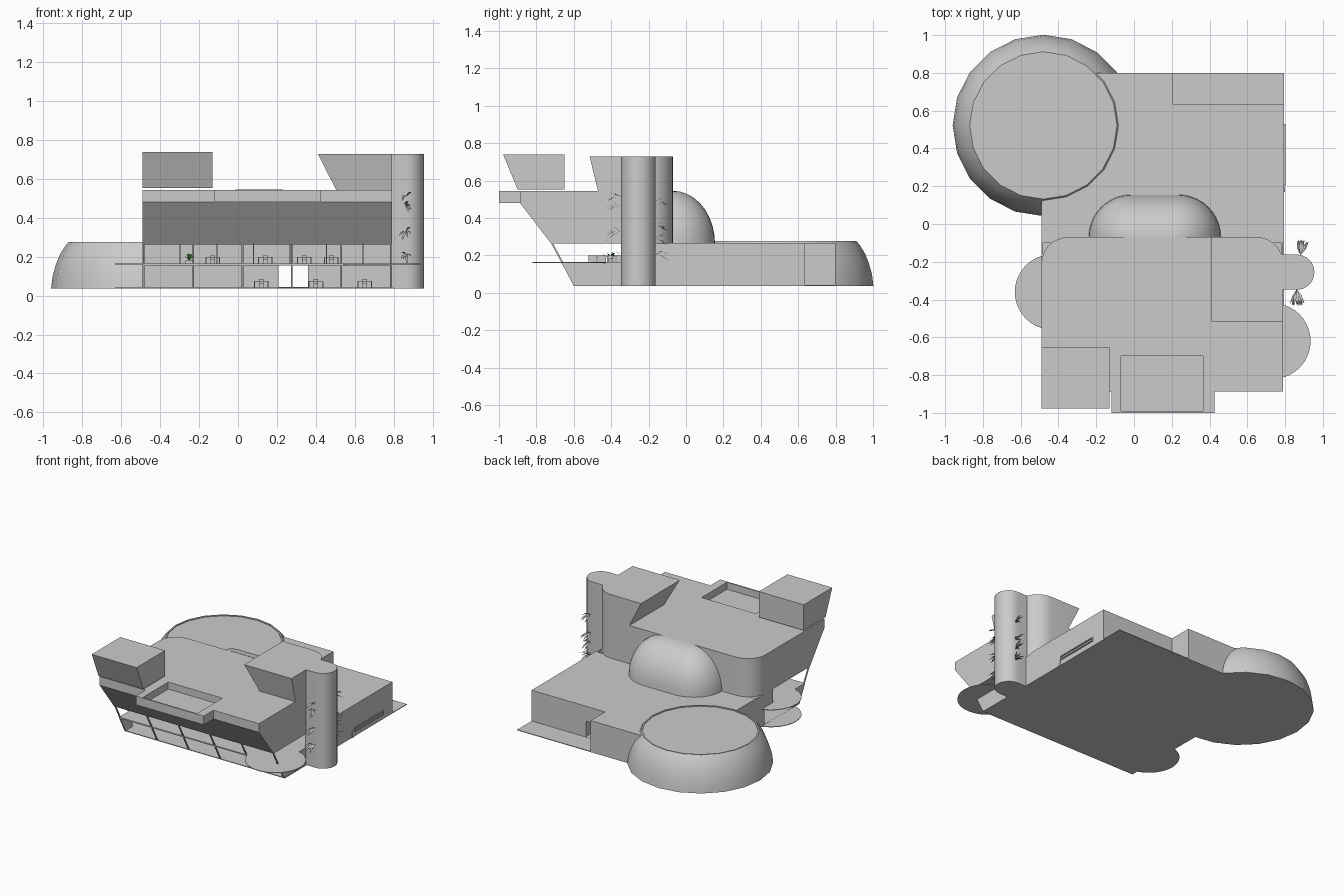
import bpy, bmesh, math, random
from mathutils import Vector

if "Cube" in bpy.data.objects:
    bpy.data.objects.remove(bpy.data.objects["Cube"])

random.seed(4)
Z0, ZF, Z1, ZR = 0.037, 0.16, 0.262, 0.543   # ground, mid floor, lower roof, main roof


def finish(name, bm, smooth=None):
    bmesh.ops.recalc_face_normals(bm, faces=bm.faces)
    me = bpy.data.meshes.new(name)
    bm.to_mesh(me)
    bm.free()
    ob = bpy.data.objects.new(name, me)
    bpy.context.collection.objects.link(ob)
    if smooth:
        bpy.context.view_layer.objects.active = ob
        ob.select_set(True)
        bpy.ops.object.shade_smooth_by_angle(angle=math.radians(smooth))
        ob.select_set(False)
    return ob


def loft(name, rings, smooth=None, caps=(True, True)):
    bm = bmesh.new()
    vs = [[bm.verts.new(p) for p in r] for r in rings]
    n = len(vs[0])
    for a, b in zip(vs, vs[1:]):
        for i in range(n):
            j = (i + 1) % n
            bm.faces.new((a[i], a[j], b[j], b[i]))
    if caps[0]:
        bm.faces.new(vs[0])
    if caps[1]:
        bm.faces.new(vs[-1])
    return finish(name, bm, smooth)


def ring(pts, z):
    return [(x, y, z) for x, y in pts]


def prism(name, pts, z0, z1, smooth=None):
    return loft(name, [ring(pts, z0), ring(pts, z1)], smooth)


def box(name, x0, x1, y0, y1, z0, z1):
    return prism(name, [(x0, y0), (x1, y0), (x1, y1), (x0, y1)], z0, z1)


def arc(cx, cy, r, a0, a1, n):
    return [(cx + r * math.cos(math.radians(a0 + (a1 - a0) * i / n)),
             cy + r * math.sin(math.radians(a0 + (a1 - a0) * i / n))) for i in range(n + 1)]


def circle(cx, cy, r, n, start=90):
    return arc(cx, cy, r, start, start + 360, n)[:-1]


def cut(ob, cutter):
    cutter.hide_render = True
    m = ob.modifiers.new("cut", "BOOLEAN")
    m.operation, m.solver, m.object = "DIFFERENCE", "EXACT", cutter
    bpy.context.view_layer.objects.active = ob
    bpy.ops.object.modifier_apply(modifier="cut")
    bpy.data.objects.remove(cutter)


# ground sheet and low rear hall with corner notch and through passage
box("ground_sheet", -0.49, 0.795, -0.6, 0.8, Z0, Z0 + 0.005)
hall = prism("rear_hall", [(-0.49, -0.1), (0.795, -0.1), (0.795, 0.635), (0.205, 0.635),
                           (0.205, 0.8), (-0.49, 0.8)], Z0, 0.266)
cut(hall, box("passage_cutter", 0.208, 0.36, -0.2, 0.7, Z0 + 0.006, 0.156))
for k, (y0, y1, z0, z1) in enumerate([(0.2, 0.53, 0.073, 0.08), (0.2, 0.53, 0.095, 0.102),
                                      (0.2, 0.207, 0.073, 0.102), (0.523, 0.53, 0.073, 0.102)]):
    box(f"slit_window_frame_{k}", 0.79, 0.803, y0, y1, z0, z1)
box("side_step", 0.79, 0.799, 0.17, 0.195, Z0, 0.09)

# upper block: rounded rear corners, front leaning forward
def upper_outline(front):
    return ([(-0.49, front), (0.79, front)] + arc(0.65, -0.21, 0.14, 0, 90, 8)
            + arc(-0.35, -0.21, 0.14, 90, 180, 8))

upper = loft("upper_block", [ring(upper_outline(-0.72), Z1), ring(upper_outline(-0.888), 0.48),
                             ring(upper_outline(-0.888), ZR)], 30)
cut(upper, box("recess_cutter_a", -0.07, 0.365, -0.99, -0.70, 0.492, 0.7))
balcony = box("front_balcony", -0.12, 0.425, -1.0, -0.885, 0.48, ZR)
cut(balcony, box("recess_cutter_b", -0.07, 0.365, -0.99, -0.70, 0.492, 0.7))

# rooftop boxes
loft("left_roof_box", [[(-0.49, -0.9, 0.552), (-0.13, -0.9, 0.552), (-0.13, -0.65, 0.552), (-0.49, -0.65, 0.552)],
                       [(-0.49, -0.977, 0.738), (-0.13, -0.977, 0.738), (-0.13, -0.65, 0.738), (-0.49, -0.65, 0.738)]])

def right_outline(x, y):
    return [(x, y), (0.79, y)] + arc(0.65, -0.21, 0.14, 0, 90, 8) + [(x, -0.07)]

loft("right_roof_box", [ring(right_outline(0.505, -0.47), ZR - 0.002),
                        ring(right_outline(0.41, -0.515), 0.728)], 30)

# stair tower
prism("stair_tower", [(0.78, -0.348)] + arc(0.862, -0.255, 0.093, -90, 90, 16) + [(0.78, -0.162)],
      Z0, 0.728, 30)

# rounded bulge on the rear of the upper block (half stadium with quarter-round section)
rings = []
for k in range(10):
    t = math.radians(90 * k / 9)
    r = 0.225 * max(math.cos(t), 0.01)
    d = (0.225 - r) * 0.45
    pts = arc(0.235 - d * 0.2, -0.07, r, 0, 90, 10) + arc(-0.015 + d * 0.2, -0.07, r, 90, 180, 10)
    rings.append(ring(pts, Z1 + 0.283 * math.sin(t)))
loft("rear_bulge", rings, 35)

# round hall with curved wall and shallow rimmed roof
profile = [(0.48, Z0), (0.472, 0.10), (0.455, 0.16), (0.435, 0.21), (0.41, 0.25), (0.39, 0.276),
           (0.38, 0.276), (0.38, 0.27)]
loft("round_hall", [ring(circle(-0.48, 0.522, r, 20), z) for r, z in profile], 25)

# round terraces
for name, x, y, z in [("left_ground_terrace", -0.431, -0.36, Z0), ("left_terrace", -0.431, -0.36, ZF),
                      ("right_terrace", 0.735, -0.62, ZF)]:
    prism(name, circle(x, y, 0.2, 40), z, z + 0.004)

# glazed front zone: floor slab, side walls, posts and partitions
box("mid_floor", -0.49, 0.79, -0.665, -0.1, ZF - 0.005, ZF + 0.004)

def side_wall(name, x0, x1, pts):
    loft(name, [[(x, y, z) for y, z in pts] for x in (x0, x1)])

side_wall("right_ground_wall", 0.782, 0.79, [(-0.6, Z0), (-0.1, Z0), (-0.1, ZF), (-0.665, ZF)])
for name, x in [("left", -0.49), ("right", 0.782)]:
    side_wall(name + "_upper_wall", x, x + 0.008, [(-0.3, ZF), (-0.1, ZF), (-0.1, Z1), (-0.3, Z1)])
side_wall("left_ground_wall", -0.49, -0.482, [(-0.2, Z0), (-0.1, Z0), (-0.1, ZF), (-0.2, ZF)])
side_wall("left_front_wall", -0.49, -0.482, [(-0.6, Z0), (-0.52, Z0), (-0.52, ZF), (-0.665, ZF)])
for k in range(6):
    x = -0.488 + 0.2535 * k
    side_wall(f"front_post_{k}", x, x + 0.008, [(-0.6, Z0), (-0.59, Z0), (-0.655, ZF), (-0.71, Z1),
                                                (-0.72, Z1), (-0.665, ZF)])
for k in range(6):
    x = -0.3 + 0.188 * k
    box(f"rear_fin_{k}", x, x + 0.006, -0.14, -0.1, ZF, Z1)

# simple furniture: desk and chair pairs
def desk(k, x, y, z):
    box(f"desk_top_{k}", x - 0.037, x + 0.037, y - 0.025, y + 0.025, z + 0.03, z + 0.034)
    for s in (-1, 1):
        box(f"desk_leg_{k}_{s}", x + s * 0.035 - 0.003, x + s * 0.035 + 0.003, y - 0.022, y + 0.022, z, z + 0.03)
    box(f"chair_seat_{k}", x - 0.012, x + 0.012, y + 0.035, y + 0.06, z, z + 0.02)
    box(f"chair_back_{k}", x - 0.012, x + 0.012, y + 0.056, y + 0.06, z + 0.02, z + 0.042)

for k, (x, y, z) in enumerate([(-0.13, -0.4, ZF), (0.14, -0.5, ZF), (0.34, -0.35, ZF), (0.48, -0.45, ZF),
                               (0.12, -0.4, Z0), (0.4, -0.3, Z0), (0.65, -0.4, Z0)]):
    desk(k, x, y, z + 0.005)

# leafy plants: sprays of pointed leaves
def spray(name, base, direction, n, length, spread):
    bm = bmesh.new()
    b = Vector(base)
    for _ in range(n):
        d = (Vector(direction) + Vector([random.uniform(-spread, spread) for _ in range(3)])).normalized()
        s = d.cross(Vector((0, 0, 1))).normalized() * 0.007
        up = Vector((0, 0, 0.006))
        mid, tip = b + d * length * 0.5 + up, b + d * length - up
        v = [bm.verts.new(p) for p in (b, mid + s, tip, mid - s)]
        bm.faces.new(v)
    return finish(name, bm)

for k, z in enumerate((0.51, 0.46, 0.33, 0.21)):
    spray(f"tower_plant_front_{k}", (0.862, -0.345, z), (0, -1, 0), 6, 0.09, 0.45)
for k, z in enumerate((0.49, 0.36, 0.29, 0.205)):
    spray(f"tower_plant_back_{k}", (0.88, -0.165, z), (0.2, 1, 0), 6, 0.085, 0.4)

green = bpy.data.materials.new("leaf_green")
green.diffuse_color = (0.1, 0.35, 0.08, 1)
green.use_nodes = True
green.node_tree.nodes["Principled BSDF"].inputs["Base Color"].default_value = green.diffuse_color
box("planter", -0.27, -0.23, -0.42, -0.38, ZF, ZF + 0.02)
spray("room_plant", (-0.25, -0.4, ZF + 0.02), (0, 0.1, 1), 10, 0.045, 0.6).data.materials.append(green)
